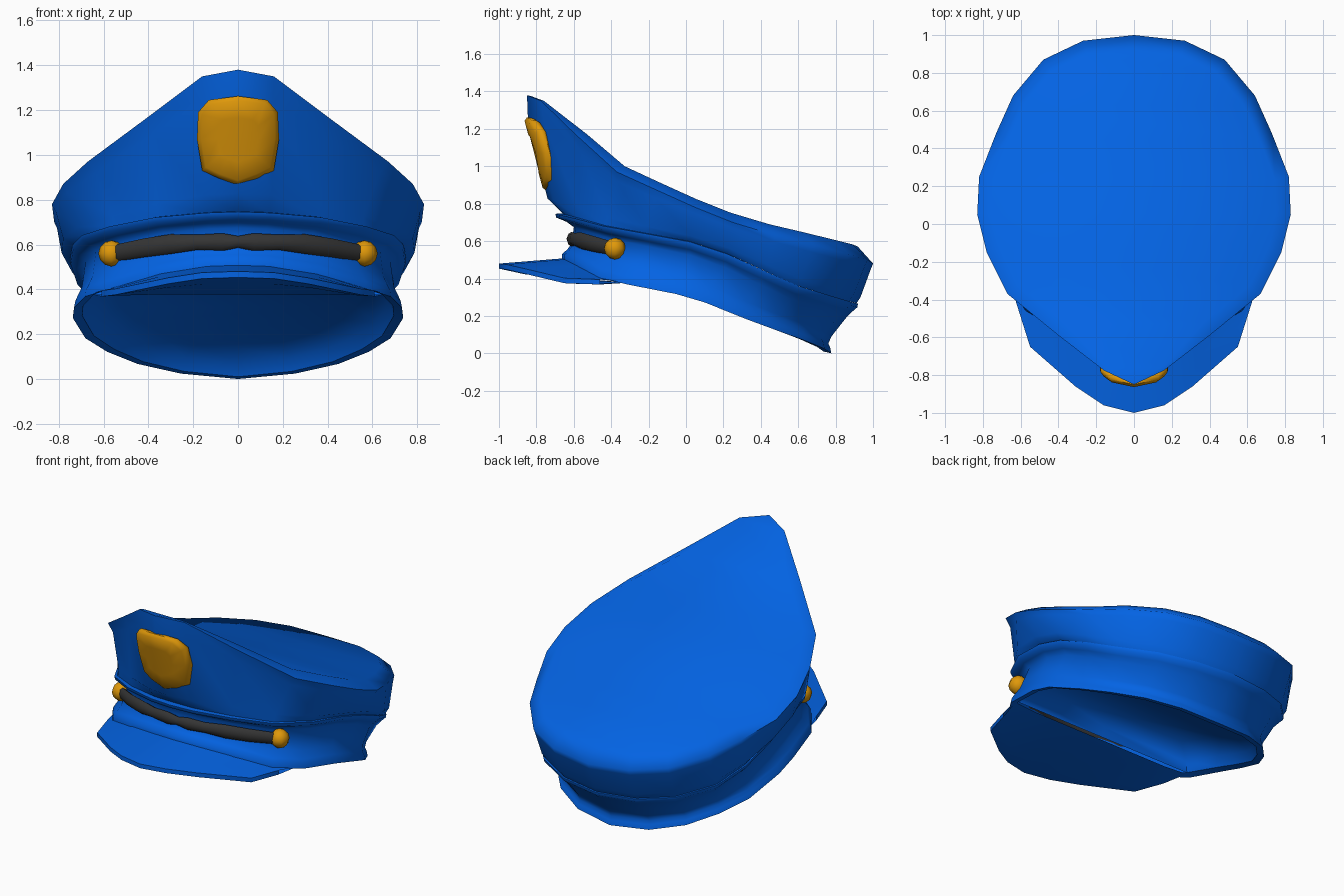
import bpy, bmesh, math
from mathutils import Vector

if "Cube" in bpy.data.objects:
    bpy.data.objects.remove(bpy.data.objects["Cube"])


def material(name, rgb):
    m = bpy.data.materials.new(name)
    m.diffuse_color = (*rgb, 1)
    m.use_nodes = True
    m.node_tree.nodes["Principled BSDF"].inputs["Base Color"].default_value = m.diffuse_color
    return m


BLUE = material("blue_cloth", (0.001, 0.125, 0.77))
GOLD = material("gold_metal", (0.74, 0.315, 0.003))
GREY = material("dark_strap", (0.035, 0.035, 0.035))


def finish(name, bm, mat, angle=50):
    bmesh.ops.remove_doubles(bm, verts=bm.verts, dist=1e-5)
    bmesh.ops.recalc_face_normals(bm, faces=bm.faces)
    me = bpy.data.meshes.new(name)
    bm.to_mesh(me)
    bm.free()
    me.materials.append(mat)
    ob = bpy.data.objects.new(name, me)
    bpy.context.collection.objects.link(ob)
    bpy.ops.object.select_all(action='DESELECT')
    ob.select_set(True)
    bpy.context.view_layer.objects.active = ob
    bpy.ops.object.shade_smooth_by_angle(angle=math.radians(angle))
    return ob


def half(pts):
    return [Vector(p) for p in pts]


def full(h):
    """Mirror a front-to-back half loop into a closed loop."""
    return h + [Vector((-p.x, p.y, p.z)) for p in h[-2:0:-1]]


def arc(h):
    """Mirror a centre-to-side half line into an open line."""
    return [Vector((-p.x, p.y, p.z)) for p in h[:0:-1]] + h


def push(p, d, dz=0.0):
    n = Vector((p.x, p.y - 0.05, 0)).normalized()
    return p + n * d + Vector((0, 0, dz))


def out(h, front, back, dz=0.0):
    """Push a half loop outward, by an amount fading from front to middle."""
    return [push(p, front + (back - front) * min(1, i / 5), dz) for i, p in enumerate(h)]


def mix(a, b, t):
    return [p.lerp(q, t) for p, q in zip(a, b)]


def loft(bm, loops, closed=True):
    rows = [[bm.verts.new(p) for p in loop] for loop in loops]
    n = len(rows[0])
    for a, b in zip(rows, rows[1:]):
        for i in range(n if closed else n - 1):
            j = (i + 1) % n
            bm.faces.new((a[i], a[j], b[j], b[i]))
    return rows


def ladder(bm, ring):
    """Fill a mirrored ring with strips running straight across."""
    m = len(ring)
    n = m // 2
    bm.faces.new((ring[0], ring[1], ring[m - 1]))
    for i in range(1, n - 1):
        bm.faces.new((ring[i], ring[i + 1], ring[m - i - 1], ring[m - i]))
    bm.faces.new((ring[n - 1], ring[n], ring[n + 1]))


# Key half loops, front centre to back centre
rim = half([(0, -.85, 1.38), (.16, -.775, 1.35), (.40, -.59, 1.17), (.67, -.37, .97),
            (.78, -.15, .87), (.83, .05, .78), (.82, .25, .70), (.73, .48, .63),
            (.64, .68, .58), (.48, .87, .53), (.27, .97, .50), (0, 1.0, .48)])
seam = half([(0, -.66, .76), (.14, -.65, .755), (.36, -.575, .735), (.56, -.435, .695),
             (.69, -.22, .655), (.74, .02, .61), (.75, .22, .545), (.72, .42, .455),
             (.64, .60, .375), (.47, .78, .32), (.26, .88, .29), (0, .92, .28)])
hem = half([(0, -.64, .52), (.14, -.63, .515), (.36, -.56, .48), (.56, -.45, .42),
            (.67, -.30, .385), (.72, -.05, .335), (.725, .10, .29), (.67, .32, .20),
            (.575, .48, .14), (.44, .63, .085), (.25, .73, .042), (0, .765, .018)])

# Crown: top panel and flared sides, hollow at the front cheeks
bm = bmesh.new()
panel = []
for i, p in enumerate(rim):
    s = 1 - 0.09 * min(1, i / 2)
    lift = 0.0 if i < 3 else 0.03 + 0.06 * (i - 3) / 8
    panel.append(Vector((p.x * s, 0.1 + (p.y - 0.1) * s, p.z + lift)))
panel[0] = rim[0] + Vector((0, .02, -.004))
panel[1] = rim[1] + Vector((-.015, .015, 0))
upper = [.03, .01, -.02, -.02] + [0] * 8
lower = [.06, .045, .0, -.015, .01, .03, .03, .02, .01, .005, .005, .005]
high = [push(p, d) for p, d in zip(mix(rim, seam, .18), upper)]
low = [push(p, d) for p, d in zip(mix(rim, seam, .89), lower)]
rows = loft(bm, [full(panel), full(rim), full(high), full(low), full(out(seam, 0, -.008, -.012))])
ladder(bm, rows[0])
finish("crown", bm, BLUE, 70)

# Head band: piping roll, hollow waist and lower hem
bm = bmesh.new()
loft(bm, [full(out(seam, 0, -.01, -.012)), full(out(seam, .038, 0, -.014)),
          full(out(seam, .034, -.004, -.034)), full(out(seam, -.02, -.03, -.056)),
          full(out(seam, -.06, -.06, -.085)),
          full(out(mix(seam, hem, .72), -.035, -.03)), full(out(hem, -.005, -.004, .035)),
          full(out(hem, .022, .006, .012)), full(out(hem, .022, .012, -.018)),
          full(out(hem, -.03, -.03, -.008))])
finish("head_band", bm, BLUE, 70)

# Lining: domed ceiling inside the hem, behind the visor
bm = bmesh.new()
edge = out(hem, -.028, -.028, -.008)[4:]
edge = [Vector((0, edge[0].y, edge[0].z))] + edge


def dome(scale, lift):
    return full([Vector((p.x * scale, .2 + (p.y - .2) * scale, p.z + lift)) for p in edge])


ring = loft(bm, [full(edge), dome(.96, .06), dome(.82, .13)])[2]
m = len(ring)
bm.faces.new((ring[0], ring[1], ring[2], ring[m - 2], ring[m - 1]))
for i in range(2, m // 2 - 1):
    bm.faces.new((ring[i], ring[i + 1], ring[m - i - 1], ring[m - i]))
bm.faces.new((ring[m // 2 - 1], ring[m // 2], ring[m // 2 + 1]))
lining = finish("lining", bm, BLUE, 70).data
if sum(p.normal.z * p.area for p in lining.polygons) > 0:
    lining.flip_normals()

# Visor: thin sloping top, underside running back to a straight ridge
bm = bmesh.new()
brim = half([(0, -1.0, .48), (.16, -.96, .475), (.31, -.86, .452), (.55, -.65, .402),
             (.61, -.46, .395)])
root = out(hem[:5], -.01, -.01, -.01)
ridge = half([(0, -.315, .378), (.16, -.315, .378), (.33, -.315, .378), (.5, -.315, .378),
              (.655, -.30, .378)])
under = [p - Vector((0, 0, .027)) for p in brim]
curl = [p - Vector((0, 0, .015 * (1 - i / 4))) for i, p in enumerate(mix(under, ridge, .2))]
loft(bm, [arc(root), arc(mix(root, brim, .5)), arc(brim), arc(under), arc(curl), arc(ridge)],
     closed=False)
finish("visor", bm, BLUE, 40)

# Strap: flattened tube across the front of the band
bm = bmesh.new()
path = arc(half([(0, -.615, .612), (.07, -.612, .61), (.18, -.598, .61), (.30, -.56, .602),
                 (.42, -.495, .585), (.54, -.405, .563)]))
thick = [.026, .04, .034, .044, .042, .038]
loops = []
for i, p in enumerate(path):
    r = thick[abs(i - 5)]
    n = Vector((p.x, p.y - .05, 0)).normalized()
    loops.append([p + n * (.024 * math.cos(a)) + Vector((0, 0, r * math.sin(a)))
                  for a in (k * math.tau / 8 for k in range(8))])
rows = loft(bm, loops)
bm.faces.new(rows[0])
bm.faces.new(rows[-1])
finish("strap", bm, GREY)

# Round buttons at the strap ends
for side, label in ((-1, "left"), (1, "right")):
    bm = bmesh.new()
    bmesh.ops.create_uvsphere(bm, u_segments=8, v_segments=6, radius=.058)
    for v in bm.verts:
        v.co += Vector((side * .565, -.38, .56))
    finish("button_" + label, bm, GOLD)

# Shield badge, curved and leaning with the crown front
bm = bmesh.new()
shield = [(0, .865), (.09, .897), (.16, .93), (.183, 1.07), (.178, 1.19), (.13, 1.245), (0, 1.262)]
shield += [(-x, z) for x, z in shield[-2:0:-1]]


def plate(scale, depth):
    loop = []
    for x, z in shield:
        x, z = x * scale, 1.07 + (z - 1.07) * scale
        loop.append(Vector((x, -.868 + (1.26 - z) * .27 + 1.5 * x * x + depth, z)))
    return loop


rows = loft(bm, [plate(.5, 0), plate(.9, 0), plate(1, .018), plate(1, .04), plate(.92, .06)])
bm.faces.new(rows[0])
bm.faces.new(rows[-1])
finish("badge", bm, GOLD)
